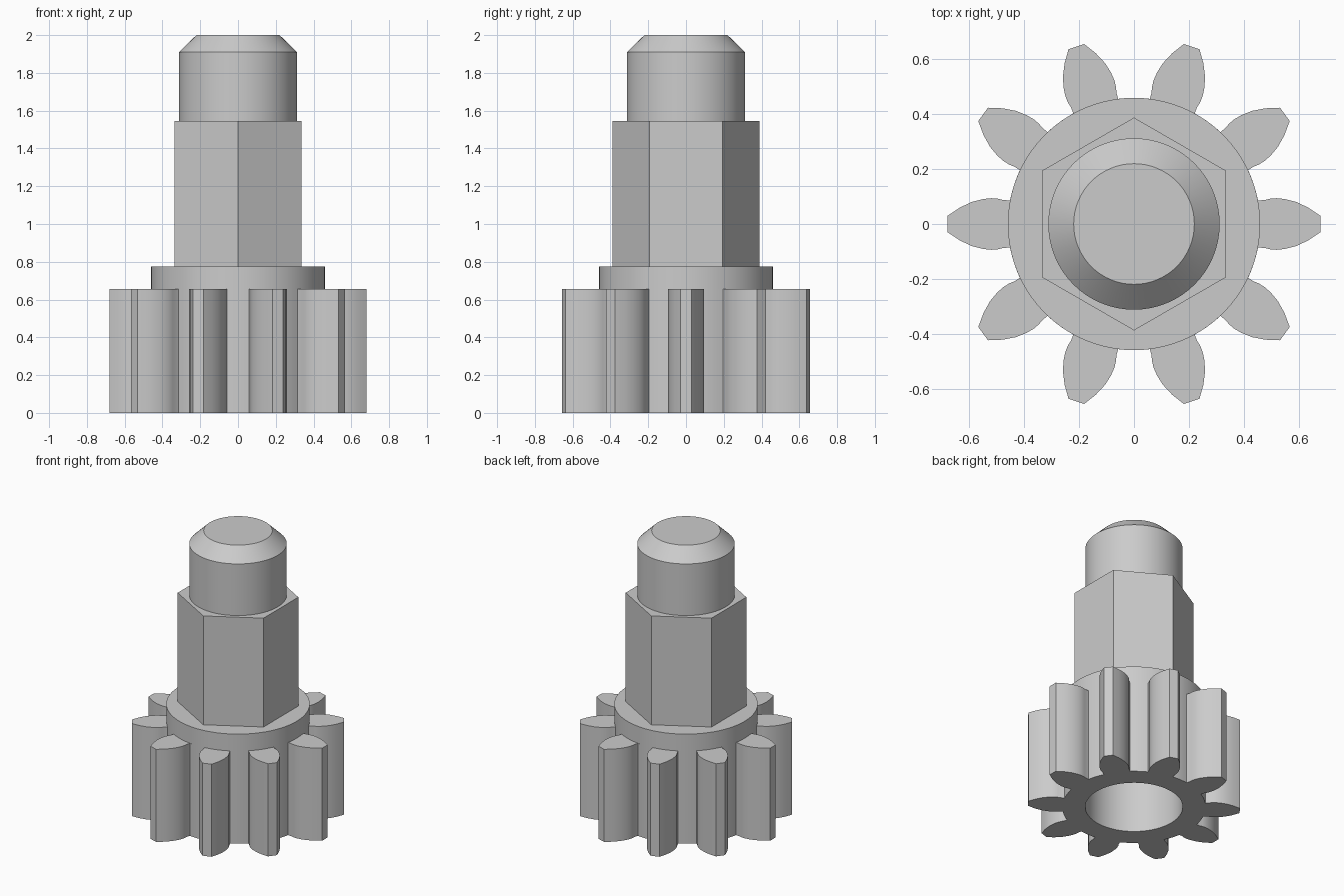
import bpy, bmesh
from math import cos, sin, pi, atan2, radians

cube = bpy.data.objects.get("Cube")
if cube:
    bpy.data.objects.remove(cube, do_unlink=True)

# Single plain grey material
grey = bpy.data.materials.new("grey")
grey.use_nodes = True
colour = (0.6, 0.6, 0.6, 1)
grey.diffuse_color = colour
grey.node_tree.nodes["Principled BSDF"].inputs["Base Color"].default_value = colour


def circle(radius, sides, start=0.0):
    return [(radius * cos(start + 2 * pi * i / sides),
             radius * sin(start + 2 * pi * i / sides)) for i in range(sides)]


def stack(name, layers):
    """Closed solid through matching outlines, given as (z, outline) pairs."""
    bm = bmesh.new()
    rings = [[bm.verts.new((x, y, z)) for x, y in pts] for z, pts in layers]
    for low, high in zip(rings, rings[1:]):
        for i in range(len(low)):
            j = (i + 1) % len(low)
            bm.faces.new((low[i], low[j], high[j], high[i]))
    bm.faces.new(rings[0][::-1])
    bm.faces.new(rings[-1])
    mesh = bpy.data.meshes.new(name)
    bm.to_mesh(mesh)
    bm.free()
    mesh.materials.append(grey)
    obj = bpy.data.objects.new(name, mesh)
    bpy.context.collection.objects.link(obj)
    return obj


def activate(obj):
    bpy.ops.object.select_all(action='DESELECT')
    obj.select_set(True)
    bpy.context.view_layer.objects.active = obj


# Gear outline: half a tooth as (distance out, half width), mirrored and repeated
TEETH, ROOT = 10, 0.46
flank = [(0.452, 0.086), (0.475, 0.087), (0.495, 0.092), (0.52, 0.094),
         (0.55, 0.091), (0.59, 0.081), (0.635, 0.060), (0.68, 0.030)]
tooth = [(r, -t) for r, t in flank] + flank[::-1]
pitch = 2 * pi / TEETH
base = atan2(flank[0][1], flank[0][0])
outline = []
for k in range(TEETH):
    a = k * pitch
    outline += [(r * cos(a) - t * sin(a), r * sin(a) + t * cos(a)) for r, t in tooth]
    for s in (0.2, 0.4, 0.6, 0.8):
        b = a + base + s * (pitch - 2 * base)
        outline.append((ROOT * cos(b), ROOT * sin(b)))

gear = stack("gear", [(0, outline), (0.655, outline)])

# Blind bore in the underside
bore = stack("bore_cutter", [(-0.1, circle(0.3125, 64)), (0.5, circle(0.3125, 64))])
bore.hide_render = True
cut = gear.modifiers.new("bore", 'BOOLEAN')
cut.operation = 'DIFFERENCE'
cut.solver = 'EXACT'
cut.object = bore
activate(gear)
bpy.ops.object.modifier_apply(modifier=cut.name)
bpy.data.objects.remove(bore, do_unlink=True)

# Collar, hexagonal shaft and chamfered pin
ring = circle(ROOT, 80)
collar = stack("collar", [(0.655, ring), (0.775, ring)])
hexagon = circle(0.388, 6, pi / 2)
stack("hex_shaft", [(0.775, hexagon), (1.545, hexagon)])
round_pin = circle(0.3125, 64)
pin = stack("pin", [(1.545, round_pin), (1.91, round_pin), (2.0, circle(0.22, 64))])

for part in (gear, collar, pin):
    activate(part)
    bpy.ops.object.shade_smooth_by_angle(angle=radians(30))
